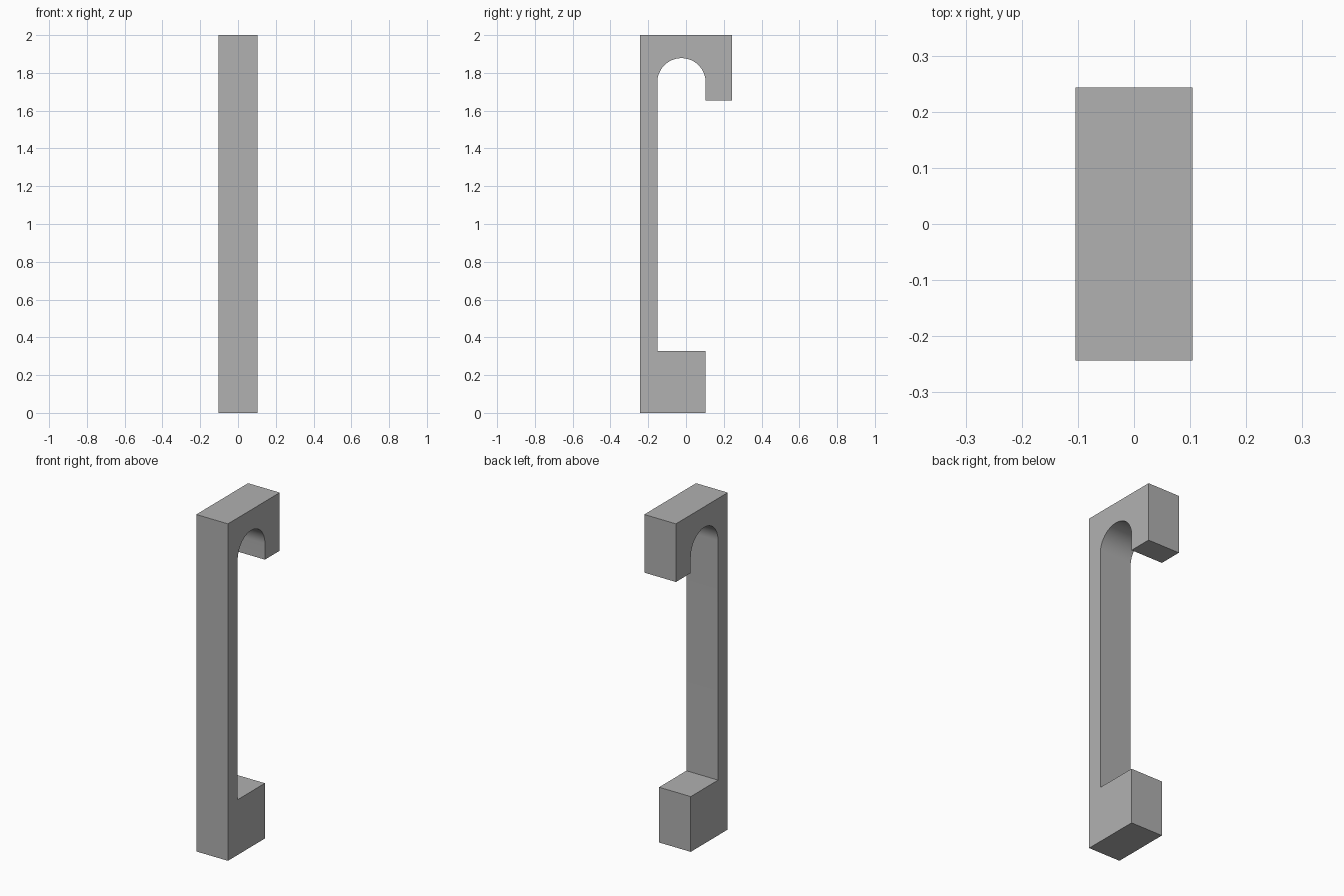
import bpy, bmesh
from math import cos, sin, pi, radians

cube = bpy.data.objects.get("Cube")
if cube:
    bpy.data.objects.remove(cube, do_unlink=True)

# Plain grey material
grey = bpy.data.materials.new("plain_grey")
grey.use_nodes = True
colour = (0.44, 0.44, 0.44, 1)
grey.diffuse_color = colour
grey.node_tree.nodes["Principled BSDF"].inputs["Base Color"].default_value = colour

# Main dimensions
half_width, half_depth, height = 0.104, 0.243, 2.0
inner, outer = -0.152, 0.104         # channel walls
foot_top, lip_bottom, arch_spring = 0.328, 1.655, 1.75
centre, radius = (inner + outer) / 2, (outer - inner) / 2
segments = 32

# Side profile: foot, stem, arched hook and lip
profile = [(-half_depth, 0), (outer, 0), (outer, foot_top), (inner, foot_top)]
for i in range(segments + 1):
    a = pi - pi * i / segments
    profile.append((centre + radius * cos(a), arch_spring + radius * sin(a)))
profile += [(outer, lip_bottom), (half_depth, lip_bottom),
            (half_depth, height), (-half_depth, height)]

# Extrude the profile across the width
bm = bmesh.new()
side = bm.faces.new([bm.verts.new((-half_width, y, z)) for y, z in profile])
result = bmesh.ops.extrude_face_region(bm, geom=[side], use_keep_orig=True)
moved = [v for v in result["geom"] if isinstance(v, bmesh.types.BMVert)]
bmesh.ops.translate(bm, verts=moved, vec=(2 * half_width, 0, 0))
bmesh.ops.recalc_face_normals(bm, faces=bm.faces)
mesh = bpy.data.meshes.new("hook_bracket")
bm.to_mesh(mesh)
bm.free()
mesh.materials.append(grey)

bracket = bpy.data.objects.new("hook_bracket", mesh)
bpy.context.collection.objects.link(bracket)

# Smooth arch, sharp corners
bpy.ops.object.select_all(action="DESELECT")
bracket.select_set(True)
bpy.context.view_layer.objects.active = bracket
bpy.ops.object.shade_smooth_by_angle(angle=radians(30))
